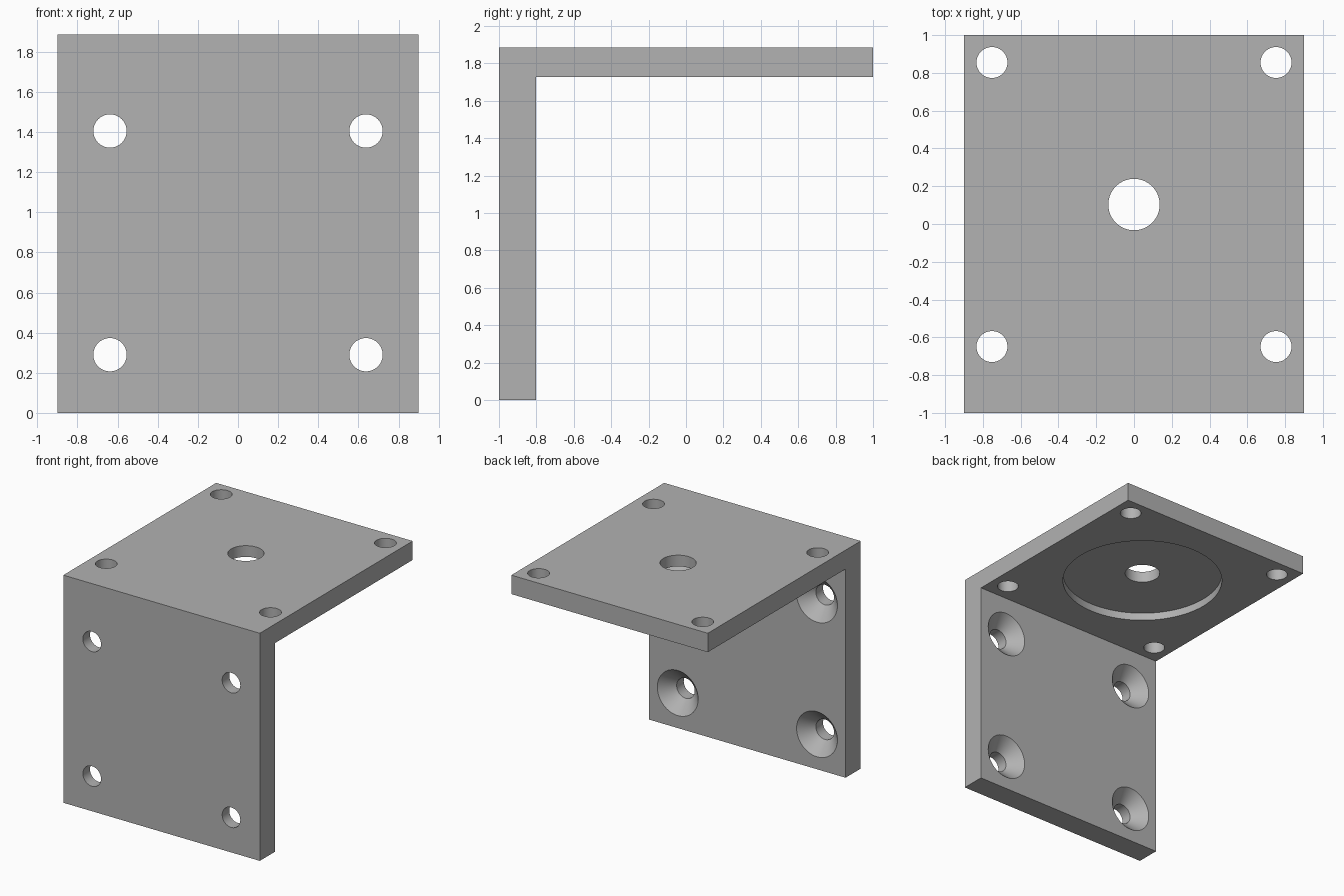
import bpy
import bmesh
from math import cos, sin, pi, radians

if "Cube" in bpy.data.objects:
    bpy.data.objects.remove(bpy.data.objects["Cube"], do_unlink=True)

# One plain grey for the whole bracket
grey = bpy.data.materials.new("bracket_grey")
grey.use_nodes = True
colour = (0.445, 0.445, 0.445, 1)
grey.diffuse_color = colour
grey.node_tree.nodes["Principled BSDF"].inputs["Base Color"].default_value = colour

SEAM, TOP, UNDER, HALF = -0.803, 1.885, 1.728, 0.9


def make_object(name, bm):
    bmesh.ops.recalc_face_normals(bm, faces=bm.faces)
    mesh = bpy.data.meshes.new(name)
    bm.to_mesh(mesh)
    bm.free()
    mesh.materials.append(grey)
    obj = bpy.data.objects.new(name, mesh)
    bpy.context.collection.objects.link(obj)
    return obj


def plate(name, low, high):
    bm = bmesh.new()
    bmesh.ops.create_cube(bm, size=1)
    for v in bm.verts:
        v.co = [a + (c + 0.5) * (b - a) for a, b, c in zip(low, high, v.co)]
    return make_object(name, bm)


def turned_cutter(profile, location, tilt=0, sides=64):
    """Solid of revolution from (radius, height) pairs, capped at both ends."""
    bm = bmesh.new()
    rings = [[bm.verts.new((r * cos(2 * pi * i / sides), r * sin(2 * pi * i / sides), h))
              for i in range(sides)] for r, h in profile]
    for a, b in zip(rings, rings[1:]):
        for i in range(sides):
            j = (i + 1) % sides
            bm.faces.new((a[i], a[j], b[j], b[i]))
    bm.faces.new(rings[0][::-1])
    bm.faces.new(rings[-1])
    obj = make_object("hole_cutter", bm)
    obj.location = location
    obj.rotation_euler.x = tilt
    obj.hide_render = True
    return obj


def cut(target, cutters):
    bpy.ops.object.select_all(action='DESELECT')
    target.select_set(True)
    bpy.context.view_layer.objects.active = target
    for cutter in cutters:
        mod = target.modifiers.new("hole", 'BOOLEAN')
        mod.operation, mod.solver, mod.object = 'DIFFERENCE', 'EXACT', cutter
        bpy.ops.object.modifier_apply(modifier=mod.name)
        bpy.data.objects.remove(cutter, do_unlink=True)
    bpy.ops.object.shade_smooth_by_angle(angle=radians(30))


# Upright wall plate with four screw holes, countersunk on the inner face
wall_plate = plate("wall_plate", (-HALF, -1, 0), (HALF, SEAM, TOP))
bore, sink = 0.083, 0.187
countersink = [(bore, -0.4), (bore, bore - sink), (sink, 0), (sink + 0.1, 0.1)]
cut(wall_plate, [turned_cutter(countersink, (x, SEAM, z), -pi / 2)
                 for x in (-0.638, 0.638) for z in (0.29, 1.405)])

# Horizontal shelf plate: corner holes, centre bore and round recess underneath
shelf_plate = plate("shelf_plate", (-HALF, SEAM, UNDER), (HALF, 1, TOP))
middle = 0.103
corner_hole = [(0.082, -0.3), (0.082, 0.3)]
cutters = [turned_cutter(corner_hole, (x, middle + y, TOP))
           for x in (-0.752, 0.752) for y in (-0.752, 0.752)]
cutters.append(turned_cutter([(0.626, -0.1), (0.626, 0.064)], (0, middle, UNDER), sides=96))
cutters.append(turned_cutter([(0.136, -0.3), (0.136, 0.3)], (0, middle, TOP)))
cut(shelf_plate, cutters)
